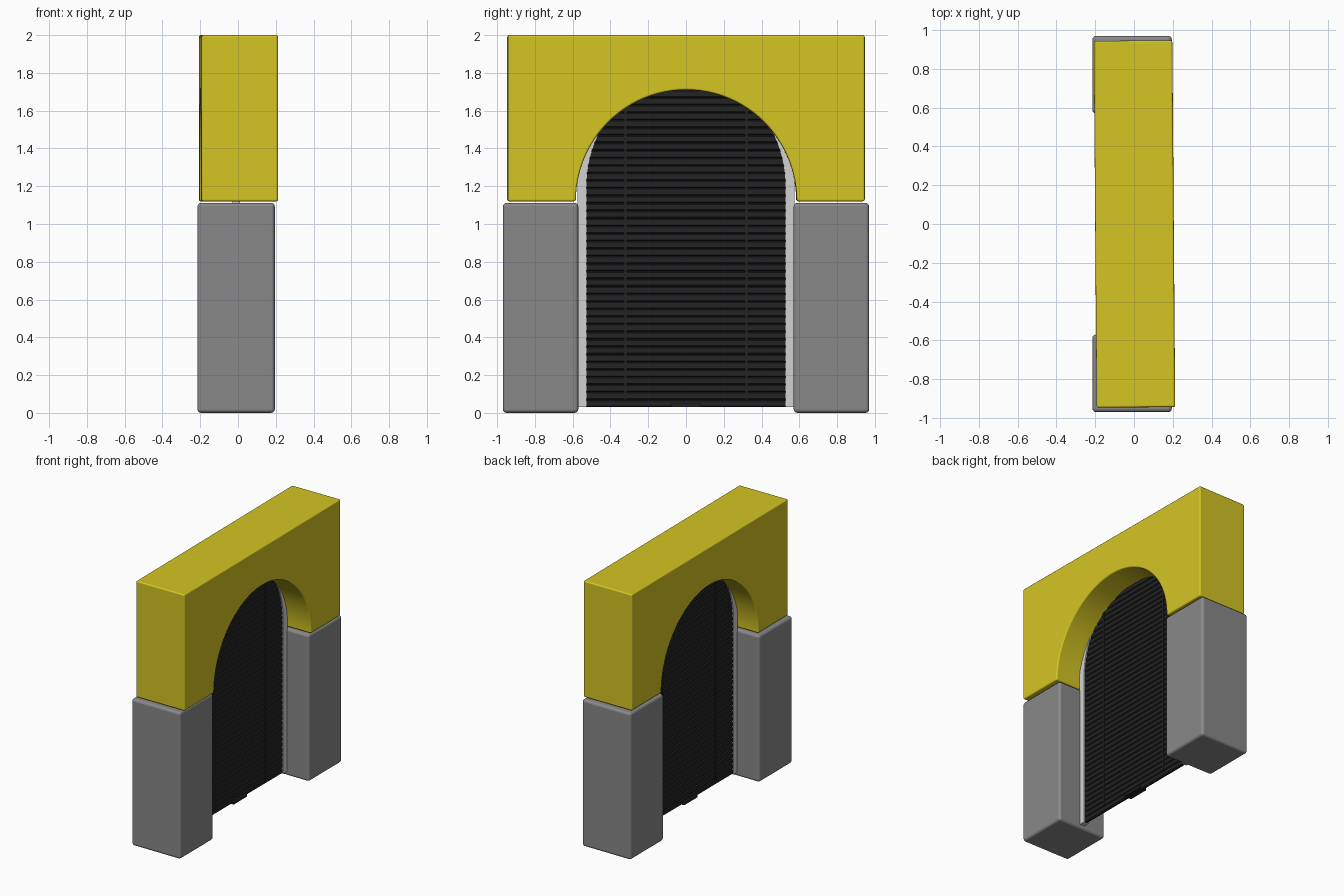
import bpy, bmesh, math

cube = bpy.data.objects.get("Cube")
if cube:
    bpy.data.objects.remove(cube, do_unlink=True)


def material(name, rgb):
    m = bpy.data.materials.new(name)
    m.use_nodes = True
    m.diffuse_color = (*rgb, 1)
    b = m.node_tree.nodes["Principled BSDF"]
    b.inputs["Base Color"].default_value = (*rgb, 1)
    b.inputs["Roughness"].default_value = 0.6
    return m


YELLOW = material("yellow plaster", (0.66, 0.56, 0.017))
GREY = material("grey stone", (0.25, 0.25, 0.25))
BLACK = material("black shutter metal", (0.017, 0.017, 0.017))
WHITE = material("pale frame metal", (0.65, 0.65, 0.65))


def finish(name, bm, mat, bevel=0, harden=False, smooth=True):
    bmesh.ops.recalc_face_normals(bm, faces=bm.faces[:])
    me = bpy.data.meshes.new(name)
    bm.to_mesh(me)
    bm.free()
    me.materials.append(mat)
    ob = bpy.data.objects.new(name, me)
    bpy.context.scene.collection.objects.link(ob)
    if smooth:
        bpy.ops.object.select_all(action='DESELECT')
        ob.select_set(True)
        bpy.context.view_layer.objects.active = ob
        bpy.ops.object.shade_smooth_by_angle(angle=math.radians(35))
    if bevel:
        mod = ob.modifiers.new("rounded_edges", 'BEVEL')
        mod.width = bevel
        mod.segments = 3
        mod.limit_method = 'ANGLE'
        mod.angle_limit = math.radians(40)
        mod.harden_normals = harden
    return ob


def box(name, lo, hi, mat, bevel=0):
    bm = bmesh.new()
    bmesh.ops.create_cube(bm, size=1)
    for v in bm.verts:
        v.co = [(a + b) / 2 + c * (b - a) for a, b, c in zip(lo, hi, v.co)]
    return finish(name, bm, mat, bevel, True, bevel > 0)


def extrude_profile(name, points, x0, x1, mat, bevel=0):
    """Extrude a (y, z) outline along x."""
    bm = bmesh.new()
    face = bm.faces.new([bm.verts.new((x0, y, z)) for y, z in points])
    ext = bmesh.ops.extrude_face_region(bm, geom=[face])
    for v in ext["geom"]:
        if isinstance(v, bmesh.types.BMVert):
            v.co.x = x1
    return finish(name, bm, mat, bevel, True)


def arc(a, b, base, n=48):
    """Half ellipse from +y over the top to -y."""
    return [(a * math.cos(math.pi * i / n), base + b * math.sin(math.pi * i / n))
            for i in range(n + 1)]


# Stone pillars
for side, s in (("front", -1), ("back", 1)):
    y0, y1 = sorted((s * 0.57, s * 0.97))
    box(side + "_pillar", (-0.215, y0, 0), (0.195, y1, 1.112), GREY, 0.02)

# Upper wall with arched opening, set slightly askew
BASE = 1.12
outline = [(-0.945, BASE), (-0.945, 2), (0.945, 2), (0.945, BASE)]
wall = extrude_profile("arched_wall", outline + arc(0.585, 0.59, BASE),
                       -0.2, 0.205, YELLOW, 0.01)
wall.rotation_euler.z = math.radians(0.45)

# Pale door frame, legs and arch in one outline
FLOOR, SPRING = 0.03, 1.2
outer = [(0.575, FLOOR)] + arc(0.575, 0.63, SPRING) + [(-0.575, FLOOR)]
inner = [(0.527, FLOOR)] + arc(0.527, 0.58, SPRING) + [(-0.527, FLOOR)]
extrude_profile("door_frame", outer + inner[::-1], -0.03, 0.01, WHITE)


# Ribbed shutter, its width following the arch
def half_width(z):
    t = max(0, (z - SPRING) / 0.59)
    return 0.53 * math.sqrt(max(0, 1 - t * t))


PITCH, MID = 0.04, -0.01
bm = bmesh.new()
rows = []
for i in range(43):
    z = FLOOR + i * PITCH
    rows += [(z, 0.005), (z + 0.006, 0.013), (z + PITCH - 0.006, 0.013),
             (z + PITCH - 0.001, 0.005)]
rings = []
for z, depth in rows:
    w = half_width(z)
    rings.append([bm.verts.new((MID + sx * depth, sy * w, z))
                  for sx, sy in ((1, -1), (1, 1), (-1, 1), (-1, -1))])
for r, q in zip(rings, rings[1:]):
    for k in range(4):
        bm.faces.new((r[k], r[(k + 1) % 4], q[(k + 1) % 4], q[k]))
bm.faces.new(rings[0])
bm.faces.new(rings[-1])
finish("ribbed_shutter", bm, BLACK, smooth=False)

# Vertical guide strips and bottom handle
for side, y in (("front", -0.32), ("back", 0.32)):
    box(side + "_guide_strip", (MID - 0.018, y - 0.008, 0.07),
        (MID + 0.018, y + 0.008, 1.66), BLACK)
box("shutter_handle", (MID - 0.03, -0.08, 0.032), (MID + 0.03, 0.08, 0.05), BLACK)
